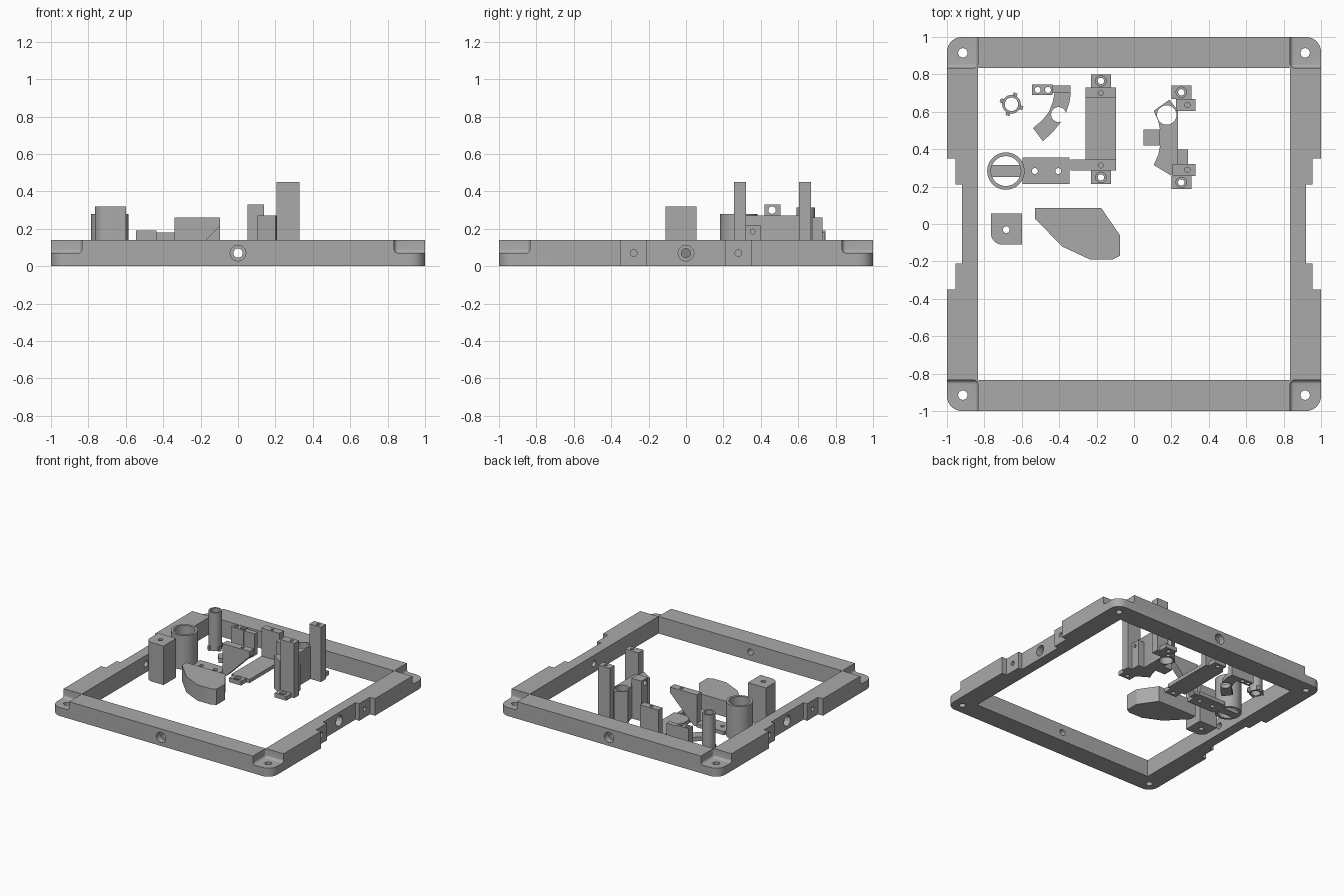
import bpy, bmesh, math
from mathutils import Matrix, Vector

if "Cube" in bpy.data.objects:
    bpy.data.objects.remove(bpy.data.objects["Cube"])

grey = bpy.data.materials.new("plain grey")
grey.diffuse_color = (0.40, 0.40, 0.40, 1)
grey.use_nodes = True
grey.node_tree.nodes["Principled BSDF"].inputs["Base Color"].default_value = grey.diffuse_color


def finish(name, bm):
    bmesh.ops.recalc_face_normals(bm, faces=bm.faces)
    me = bpy.data.meshes.new(name)
    bm.to_mesh(me)
    bm.free()
    ob = bpy.data.objects.new(name, me)
    bpy.context.collection.objects.link(ob)
    me.materials.append(grey)
    return ob


def prism(name, pts, z0, z1):
    bm = bmesh.new()
    f = bm.faces.new([bm.verts.new((x, y, z0)) for x, y in pts])
    r = bmesh.ops.extrude_face_region(bm, geom=[f])
    bmesh.ops.translate(bm, vec=(0, 0, z1 - z0),
                        verts=[v for v in r["geom"] if isinstance(v, bmesh.types.BMVert)])
    return finish(name, bm)


def box(name, x0, x1, y0, y1, z0, z1, bevel=0):
    ob = prism(name, [(x0, y0), (x1, y0), (x1, y1), (x0, y1)], z0, z1)
    if bevel:
        bm = bmesh.new()
        bm.from_mesh(ob.data)
        bmesh.ops.bevel(bm, geom=bm.edges[:], offset=bevel, segments=5, profile=0.5,
                        affect='EDGES')
        bm.to_mesh(ob.data)
        bm.free()
    return ob


def rod(name, a, b, r, r2=None, n=32):
    a, b = Vector(a), Vector(b)
    bm = bmesh.new()
    bmesh.ops.create_cone(bm, cap_ends=True, segments=n, radius1=r, radius2=r2 or r,
                          depth=(b - a).length)
    q = (b - a).to_track_quat('Z', 'Y').to_matrix().to_4x4()
    bmesh.ops.transform(bm, matrix=Matrix.Translation((a + b) / 2) @ q, verts=bm.verts)
    return finish(name, bm)


def combine(ob, others, op='DIFFERENCE'):
    for c in others:
        m = ob.modifiers.new("bool", 'BOOLEAN')
        m.operation, m.object, m.solver = op, c, 'EXACT'
        bpy.context.view_layer.update()
        dg = bpy.context.evaluated_depsgraph_get()
        me = bpy.data.meshes.new_from_object(ob.evaluated_get(dg))
        ob.modifiers.clear()
        ob.data = me
        bpy.data.objects.remove(c)
    return ob


def hole(x, y, r, z0=-0.1, z1=0.6):
    return rod("cutter", (x, y, z0), (x, y, z1), r)


def arc(cx, cy, r, a0, a1, n=8):
    return [(cx + r * math.cos(math.radians(a0 + (a1 - a0) * i / n)),
             cy + r * math.sin(math.radians(a0 + (a1 - a0) * i / n))) for i in range(n + 1)]


# Square frame with rounded corners
outline = []
for sx, sy, a in ((1, 1, 0), (-1, 1, 90), (-1, -1, 180), (1, -1, 270)):
    outline += arc(sx * 0.92, sy * 0.92, 0.08, a, a + 90)
frame = prism("frame", outline, 0, 0.14)
cuts = [box("cutter", -0.835, 0.835, -0.835, 0.835, -0.1, 0.3)]
for sx in (-1, 1):
    # stepped recess in the side rail
    cuts.append(box("cutter", *sorted((sx * 0.955, sx * 1.1)), -0.35, 0.35, -0.1, 0.3))
    cuts.append(box("cutter", *sorted((sx * 0.92, sx * 1.1)), -0.21, 0.21, -0.1, 0.3))
    for sy in (-1, 1):
        # lowered corner tab with screw hole
        cuts.append(box("cutter", *sorted((sx * 0.835, sx * 1.3)),
                        *sorted((sy * 0.835, sy * 1.3)), 0.07, 0.4, 0.02))
        cuts.append(hole(sx * 0.915, sy * 0.915, 0.025))
        # small pin holes in the side rail
        cuts.append(rod("cutter", (sx * 0.88, sy * 0.28, 0.07), (sx * 1.1, sy * 0.28, 0.07), 0.018))
for dx, dy, o in ((1, 0, 0.92), (-1, 0, 0.92), (0, 1, 1), (0, -1, 1)):
    # counterbored hole in the middle of each rail
    p = lambda d: (dx * d, dy * d, 0.07)
    cuts.append(rod("cutter", p(0.7), p(1.2), 0.025))
    cuts.append(rod("cutter", p(o - 0.05), p(1.2), 0.042))
combine(frame, cuts)

# Small tube with foot tabs
tube = rod("small_tube", (-0.655, 0.64, 0), (-0.655, 0.64, 0.315), 0.05)
tabs = []
for k in range(4):
    t = box("tab", 0.035, 0.064, -0.011, 0.011, 0, 0.035)
    t.data.transform(Matrix.Translation((-0.655, 0.64, 0)) @ Matrix.Rotation(math.radians(70 + 90 * k), 4, 'Z'))
    tabs.append(t)
combine(tube, tabs, 'UNION')
combine(tube, [hole(-0.655, 0.64, 0.036)])

# Curved lever: clamp block, upright wall and curved foot
lever_block = box("lever_block", -0.545, -0.435, 0.69, 0.745, 0, 0.19)
combine(lever_block, [hole(-0.515, 0.717, 0.016), hole(-0.46, 0.717, 0.016)])
box("lever_wall", -0.435, -0.34, 0.70, 0.74, 0, 0.18)
foot = prism("lever_foot", [(-0.338, 0.70), (-0.345, 0.65), (-0.365, 0.59), (-0.395, 0.54),
                            (-0.435, 0.49), (-0.487, 0.443), (-0.54, 0.513), (-0.49, 0.555),
                            (-0.455, 0.60), (-0.435, 0.65), (-0.425, 0.70)], 0, 0.035)
combine(foot, [hole(-0.403, 0.585, 0.04)])

# Ring holder with cross bar and arm
ring = rod("ring_holder", (-0.685, 0.283, 0), (-0.685, 0.283, 0.28), 0.1, n=48)
combine(ring, [hole(-0.685, 0.283, 0.08)])
box("ring_cross_bar", -0.77, -0.60, 0.25, 0.315, 0, 0.03)
arm = box("ring_arm", -0.595, -0.345, 0.215, 0.355, 0, 0.03)
combine(arm, [hole(-0.53, 0.283, 0.016), hole(-0.405, 0.283, 0.016)])


def screw_tab(name, x0, x1, y0, y1, hx):
    hy = (y0 + y1) / 2
    t = box(name, x0, x1, y0, y1, 0, 0.035)
    return combine(t, [hole(hx, hy, 0.017), hole(hx, hy, 0.028, 0.018)])


# Wide bracket: base plate, two end posts, screw tabs and sloped arm
box("bracket_plate", -0.26, -0.095, 0.345, 0.675, 0, 0.03)
rear = box("bracket_rear_post", -0.26, -0.095, 0.675, 0.73, 0, 0.26)
combine(rear, [hole(-0.177, 0.70, 0.013, 0.15)])
front = box("bracket_front_post", -0.26, -0.095, 0.285, 0.345, 0, 0.03)
gusset = prism("bracket_arm", [(-0.34, 0), (-0.31, 0), (-0.095, 0.215), (-0.095, 0.26),
                               (-0.34, 0.26)], 0, 0.06)
gusset.data.transform(Matrix.Translation((0, 0.345, 0)) @ Matrix.Rotation(math.pi / 2, 4, 'X'))
combine(gusset, [hole(-0.177, 0.313, 0.013, 0.19)])
screw_tab("bracket_rear_tab", -0.23, -0.122, 0.73, 0.80, -0.177)
screw_tab("bracket_front_tab", -0.23, -0.122, 0.213, 0.285, -0.177)

# Corner block with one rounded edge
block = prism("corner_block", arc(-0.705, -0.05, 0.06, 180, 270) +
              [(-0.60, -0.11), (-0.60, 0.055), (-0.765, 0.055)], 0, 0.32)
combine(block, [hole(-0.683, -0.03, 0.018)])

# Many-sided weight
prism("faceted_weight", [(-0.53, 0.085), (-0.175, 0.085), (-0.075, -0.06), (-0.075, -0.17),
                         (-0.115, -0.19), (-0.235, -0.19), (-0.385, -0.12), (-0.53, 0.03)], 0, 0.13)

# Tall holder: web, two posts, screw tabs and side blocks
web = prism("holder_web", [(0.105, 0.605), (0.19, 0.665), (0.235, 0.605), (0.235, 0.32), (0.20, 0.258),
                           (0.105, 0.315), (0.13, 0.37), (0.14, 0.42), (0.14, 0.50), (0.13, 0.55)],
            0, 0.27)
combine(web, [hole(0.175, 0.583, 0.052)])
for name, y0, y1 in (("rear", 0.605, 0.668), ("front", 0.257, 0.322)):
    post = box("holder_%s_post" % name, 0.225 if name == "rear" else 0.205, 0.33, y0, y1, 0, 0.45)
    combine(post, [hole(0.285, (y0 + y1) / 2, 0.014, 0.3)])
screw_tab("holder_rear_tab", 0.2, 0.307, 0.668, 0.74, 0.253)
screw_tab("holder_front_tab", 0.2, 0.307, 0.187, 0.257, 0.253)
side = box("holder_side_block", 0.235, 0.29, 0.322, 0.398, 0, 0.22)
combine(side, [rod("cutter", (0.26, 0.357, 0.185), (0.4, 0.357, 0.185), 0.013)])
lug = box("holder_lug", 0.05, 0.14, 0.42, 0.505, 0, 0.33)
combine(lug, [rod("cutter", (0, 0.46, 0.3), (0.2, 0.46, 0.3), 0.02)])

# Smooth round walls, keep sharp edges
for ob in bpy.data.objects:
    ob.select_set(True)
    bpy.context.view_layer.objects.active = ob
bpy.ops.object.shade_smooth_by_angle(angle=math.radians(30))
